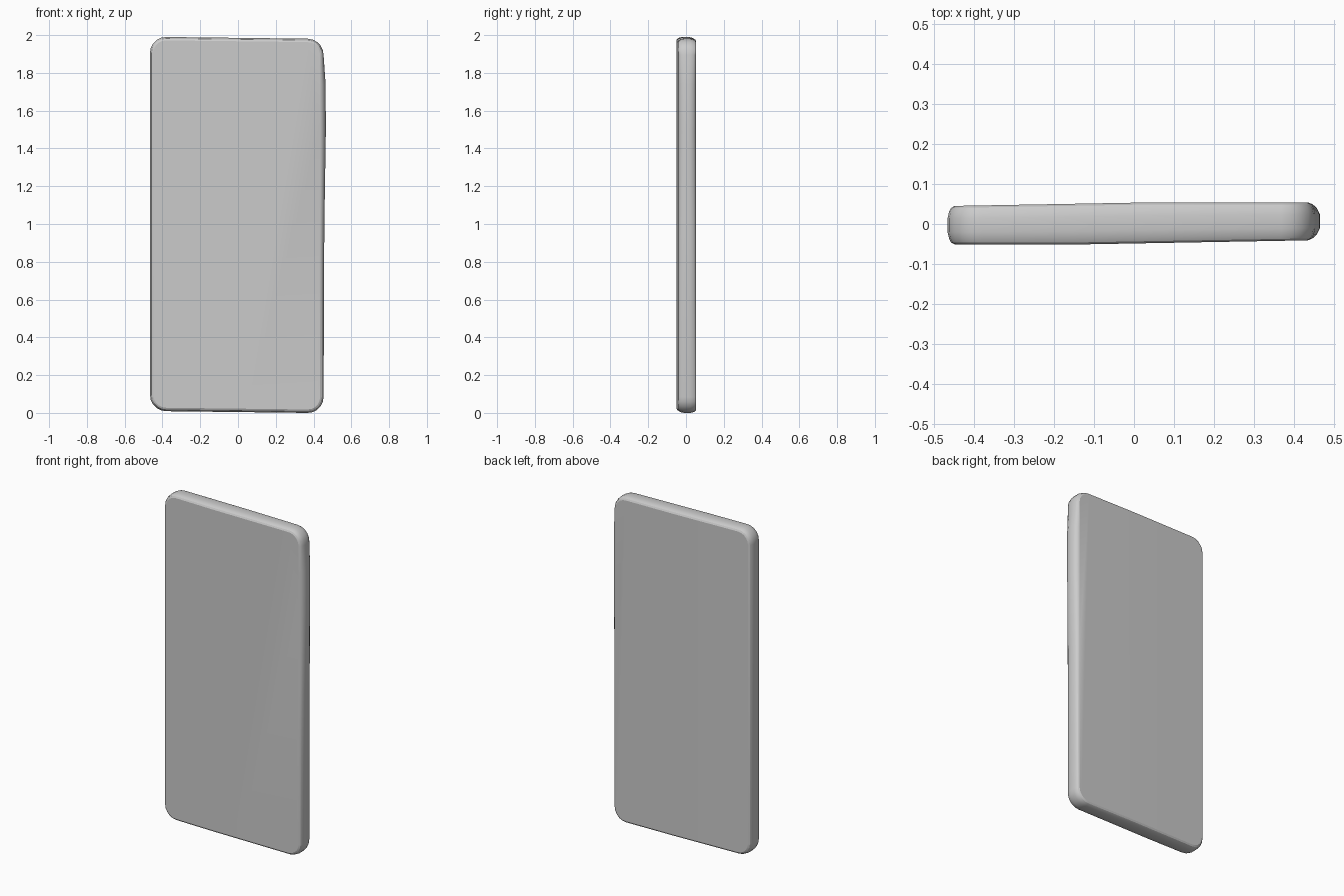
import bpy, bmesh, math

if "Cube" in bpy.data.objects:
    bpy.data.objects.remove(bpy.data.objects["Cube"])

KINK_F, KINK_B = -0.13, 0.04      # where the front and back faces bend slightly
XL, XR, ZB, ZT = -0.466, 0.453, 0.011, 1.992
RADIUS = 0.085


def front_y(x):
    return -0.051 + max(0.0, x - KINK_F) * 0.018


def back_y(x):
    return 0.054 + min(0.0, x - KINK_B) * 0.018


# Rounded-rectangle outline, inset by d; bulge swells the upper right edge
def outline(d, bulge):
    pts = []
    r = RADIUS - d
    corners = [(XR - RADIUS, ZB + RADIUS, -90), (XR - RADIUS, ZT - RADIUS, 0),
               (XL + RADIUS, ZT - RADIUS, 90), (XL + RADIUS, ZB + RADIUS, 180)]
    for i, (cx, cz, a0) in enumerate(corners):
        for k in range(6):
            a = math.radians(a0 + k * 18)
            pts.append((cx + r * math.cos(a), cz + r * math.sin(a)))
        if i == 0:
            for z, b in ((1.0, 0.004), (1.5, 0.012), (1.75, 0.011)):
                pts.append((XR - d + b * bulge, z))
        elif i == 1:
            pts += [(x, ZT - d) for x in (KINK_B, KINK_F)]
        elif i == 3:
            pts += [(x, ZB + d) for x in (KINK_F, KINK_B)]
    return pts


# Cross-section of the rim: inset, position through the thickness, bulge
rim = [(0.018, 0.0, 0.0), (0.009, 0.05, 0.2), (0.004, 0.14, 0.6), (0.0, 0.32, 1.0),
       (0.0, 0.68, 1.0), (0.004, 0.86, 0.6), (0.009, 0.95, 0.2), (0.018, 1.0, 0.0)]

bm = bmesh.new()
rings = []
for d, t, b in rim:
    ring = []
    for x, z in outline(d, b):
        y = front_y(x) * (1 - t) + back_y(x) * t
        ring.append(bm.verts.new((x, y, z - 0.012 * x)))
    rings.append(ring)
n = len(rings[0])
for r0, r1 in zip(rings, rings[1:]):
    for i in range(n):
        j = (i + 1) % n
        bm.faces.new((r0[i], r0[j], r1[j], r1[i]))

# Front and back faces, each split along its bend
for ring, kink in ((rings[0], KINK_F), (rings[-1], KINK_B)):
    bm.faces.new([v for v in ring if v.co.x <= kink + 1e-5])
    bm.faces.new([v for v in ring if v.co.x >= kink - 1e-5])
bmesh.ops.recalc_face_normals(bm, faces=bm.faces)

# Rest on the ground
low = min(v.co.z for v in bm.verts)
for v in bm.verts:
    v.co.z -= low

mesh = bpy.data.meshes.new("slab_body")
bm.to_mesh(mesh)
bm.free()
body = bpy.data.objects.new("slab_body", mesh)
bpy.context.collection.objects.link(body)
bpy.context.view_layer.objects.active = body
body.select_set(True)
bpy.ops.object.shade_smooth_by_angle(angle=math.radians(25))
